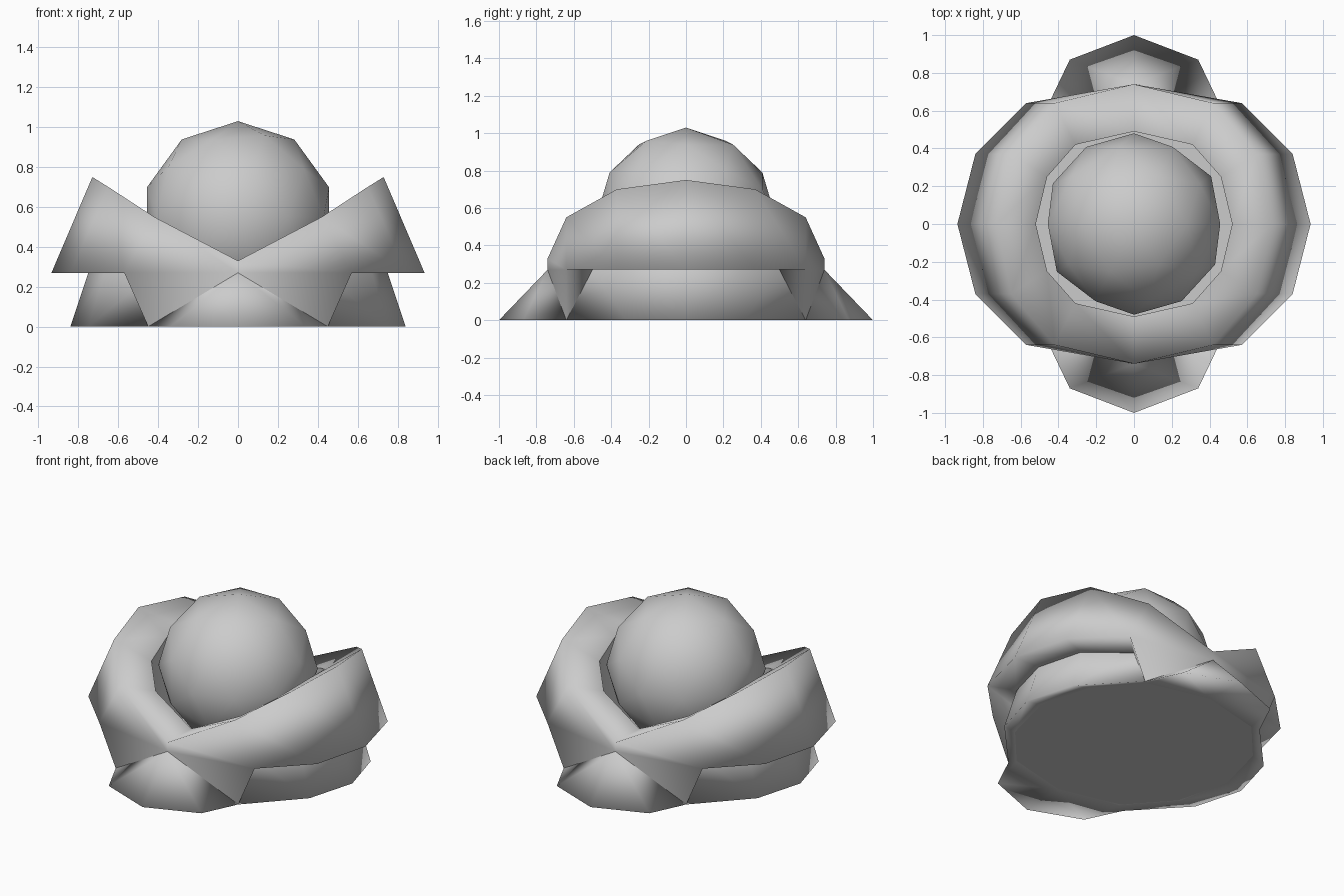
import bpy, math

if "Cube" in bpy.data.objects:
    bpy.data.objects.remove(bpy.data.objects["Cube"])


def make(name, verts, faces, angle=50):
    me = bpy.data.meshes.new(name)
    me.from_pydata(verts, [], faces)
    ob = bpy.data.objects.new(name, me)
    bpy.context.collection.objects.link(ob)
    bpy.ops.object.select_all(action='DESELECT')
    ob.select_set(True)
    bpy.context.view_layer.objects.active = ob
    bpy.ops.object.mode_set(mode='EDIT')
    bpy.ops.mesh.select_all(action='SELECT')
    bpy.ops.mesh.remove_doubles(threshold=0.0005)
    bpy.ops.mesh.normals_make_consistent(inside=False)
    bpy.ops.object.mode_set(mode='OBJECT')
    bpy.ops.object.shade_smooth_by_angle(angle=math.radians(angle))
    return ob


def ring(q):
    """Quarter of a loop (0, 30, 60, 90 degrees) mirrored to 12 points."""
    half = q + [(-x, y, z) for x, y, z in reversed(q[:3])]
    return half + [(x, -y, z) for x, y, z in reversed(half[1:-1])]


def bridge(rings):
    n = len(rings[0])
    verts = [p for r in rings for p in r]
    faces = [(i * n + j, i * n + (j + 1) % n, (i + 1) * n + (j + 1) % n, (i + 1) * n + j)
             for i in range(len(rings) - 1) for j in range(n)]
    return verts, faces


def mirror4(panels):
    """Copy panels of the first quarter to all four quarters."""
    verts, faces = [], []
    for sx in (1, -1):
        for sy in (1, -1):
            for p in panels:
                faces.append(tuple(range(len(verts), len(verts) + len(p))))
                verts += [(x * sx, y * sy, z) for x, y, z in p]
    return verts, faces


# quarter profiles of the cupped ring
inner = [(.52, 0, .61), (.46, .25, .56), (.31, .42, .465), (0, .49, .325)]
ridge = [(.73, 0, .75), (.65, .37, .70), (.42, .64, .55), (0, .74, .33)]
rim = [(.935, 0, .27), (.84, .37, .27), (.57, .64, .27), (0, .74, .27)]
neck = [(.75, 0, .27), (.67, .30, .27), (.42, .50, .27), (0, .735, .27)]
wall = [(x, y, .03) for x, y, z in inner]
foot = [(.84, 0, 0), (.75, .32, 0), (.45, .64, 0)]
flap = [(.45, .64, 0), (.34, .87, 0), (0, 1, 0)]
plate = [(.73, 0, .015), (.64, .35, .015), (.41, .61, .015), (0, .71, .015)]

# two raised side lobes joined at low front and back points, with corner webs
verts, faces = bridge([ring(q) for q in (inner, ridge, rim)])
under = [(rim[i], rim[i + 1], neck[i + 1], neck[i]) for i in range(2)]
webs = [(rim[2], foot[2], rim[3]), (rim[2], foot[2], neck[2])]
v2, f2 = mirror4(under + webs)
faces += [tuple(i + len(verts) for i in f) for f in f2]
make("cupped_ring", verts + v2, faces, 180)

# inner wall of the cup
make("cup_wall", *bridge([ring(wall), ring(inner)]))

# skirt: side walls, pointed front/back flaps, and the band under them
sides = [(foot[i], foot[i + 1], neck[i + 1], neck[i]) for i in range(2)]
fans = [(flap[i], flap[i + 1], rim[3]) for i in range(2)]
band = [(foot[i], foot[i + 1], plate[i + 1], plate[i]) for i in range(2)]
band += [(flap[0], flap[1], plate[2]), (flap[1], flap[2], plate[3], plate[2])]
make("base_skirt", *mirror4(sides + fans + band), 180)

# floor plate closing the bottom
make("floor_plate", ring(plate), [tuple(range(12))])

# ball resting in the cup
bpy.ops.mesh.primitive_ico_sphere_add(subdivisions=2, radius=.48, location=(0, 0, .55),
                                      rotation=(math.radians(90), 0, 0))
bpy.context.object.name = "ball"
bpy.ops.object.shade_smooth()
